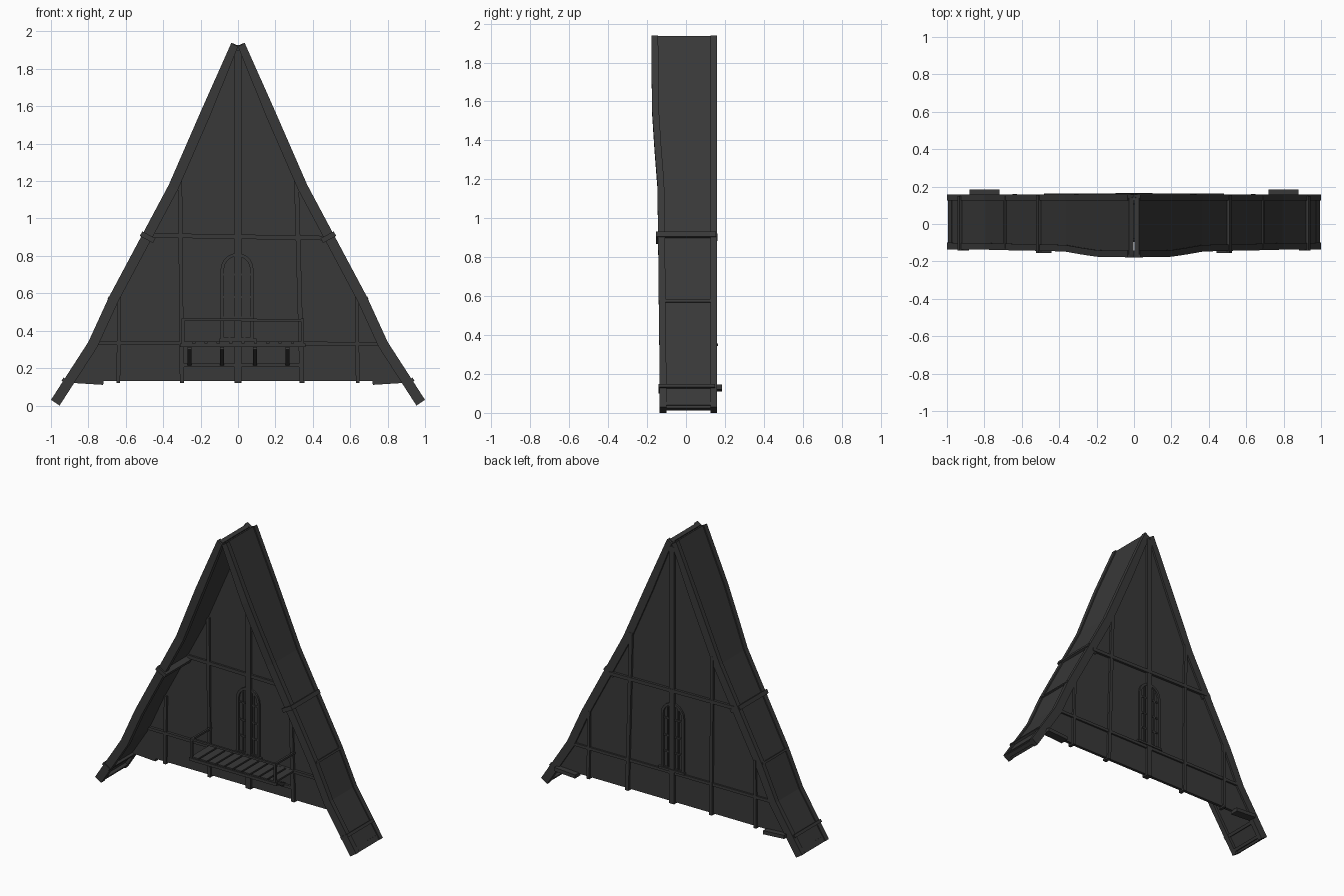
import bpy, bmesh, math
from mathutils import Vector, Matrix

if "Cube" in bpy.data.objects:
    bpy.data.objects.remove(bpy.data.objects["Cube"])

dark = bpy.data.materials.new("dark_wood")
dark.diffuse_color = (0.04, 0.04, 0.04, 1)
dark.use_nodes = True
dark.node_tree.nodes["Principled BSDF"].inputs["Base Color"].default_value = dark.diffuse_color


def finish(name, bm):
    bmesh.ops.recalc_face_normals(bm, faces=bm.faces)
    me = bpy.data.meshes.new(name)
    bm.to_mesh(me)
    bm.free()
    me.materials.append(dark)
    ob = bpy.data.objects.new(name, me)
    bpy.context.collection.objects.link(ob)


def bar(name, p, q, a, b, ref=None):
    """Box from p to q; b is the thickness along ref, a across it."""
    p, q = Vector(p), Vector(q)
    z = (q - p).normalized()
    ref = Vector(ref) if ref else Vector((0, 0, 1) if abs(z.y) > 0.9 else (0, 1, 0))
    x = ref.cross(z).normalized()
    y = z.cross(x)
    rot = Matrix((x, y, z)).transposed().to_4x4()
    m = Matrix.Translation((p + q) / 2) @ rot @ Matrix.Diagonal((a, b, (q - p).length, 1))
    bm = bmesh.new()
    bmesh.ops.create_cube(bm, size=1, matrix=m)
    finish(name, bm)


def strip(name, outer, inner, y0, y1, closed=False):
    """Solid band between two xz outlines; y0 and y1 give depth per point."""
    bm = bmesh.new()
    rings = [[bm.verts.new(v) for v in ((o[0], f, o[1]), (o[0], k, o[1]),
                                        (i[0], k, i[1]), (i[0], f, i[1]))]
             for o, i, f, k in zip(outer, inner, y0, y1)]
    n = len(rings)
    for j in range(n if closed else n - 1):
        A, B = rings[j], rings[(j + 1) % n]
        for k in range(4):
            bm.faces.new((A[k], A[(k + 1) % 4], B[(k + 1) % 4], B[k]))
    if not closed:
        bm.faces.new(rings[0])
        bm.faces.new(rings[-1])
    finish(name, bm)


def plate(name, pts, y0, y1):
    bm = bmesh.new()
    f = bm.faces.new([bm.verts.new((x, y0, z)) for x, z in pts])
    r = bmesh.ops.extrude_face_region(bm, geom=[f])
    bmesh.ops.translate(bm, vec=(0, y1 - y0, 0),
                        verts=[v for v in r["geom"] if isinstance(v, bmesh.types.BMVert)])
    finish(name, bm)


# Roof profile (right half): x, z and the front edge depth
PROF = [(0.035, 1.94, -0.178), (0.2, 1.57, -0.175), (0.287, 1.37, -0.162), (0.37, 1.18, -0.147),
        (0.53, 0.88, -0.143), (0.69, 0.58, -0.14), (0.80, 0.34, -0.137), (1.0, 0.03, -0.135)]


def offset(d):
    out = []
    for i, (x, z, _) in enumerate(PROF):
        a, b = PROF[max(i - 1, 0)], PROF[min(i + 1, len(PROF) - 1)]
        t = Vector((b[0] - a[0], b[1] - a[1])).normalized()
        out.append((max(x + t.y * d, 0), z - t.x * d))
    return out


def at_height(z, d=0.0):
    """Point on the offset profile at a height, with the slope direction."""
    pts = offset(d)
    for a, b in zip(pts, pts[1:]):
        if a[1] >= z >= b[1]:
            k = (a[1] - z) / (a[1] - b[1])
            t = Vector((b[0] - a[0], 0, b[1] - a[1])).normalized()
            return a[0] + k * (b[0] - a[0]), t


front = [p[2] for p in PROF]
n = len(PROF)
for s, side in ((1, "right"), (-1, "left")):
    flip = lambda pts: [(s * x, z) for x, z in pts]
    # Roof panel and its edge beams
    strip(side + "_roof_panel", flip(offset(0.008)), flip(offset(0.035)),
          [y + 0.015 for y in front], [0.14] * n)
    strip(side + "_front_beam", flip(offset(0)), flip(offset(0.055)),
          front, [y + 0.035 for y in front])
    strip(side + "_back_beam", flip(offset(0)), flip(offset(0.055)), [0.125] * n, [0.158] * n)
    # Roof cross battens: height, inset, thickness, width, front, back
    for z, d, th, w, y0, y1 in ((0.9, 0.032, 0.08, 0.028, -0.155, 0.155),
                                (0.575, 0.004, 0.012, 0.015, -0.13, 0.15),
                                (0.125, 0.022, 0.06, 0.02, -0.142, 0.15),
                                (0.035, 0.03, 0.05, 0.02, -0.125, 0.15)):
        x, t = at_height(z, d)
        bar(side + "_roof_batten", (s * x, y0, z), (s * x, y1, z), w, th, (t.z * s, 0, -t.x))
    # Corner foot block and short outer post
    bar(side + "_corner_block", (s * 0.72, 0.155, 0.123), (s * 0.88, 0.155, 0.133), 0.025, 0.06)
    bar(side + "_outer_post", (s * 0.64, 0.135, 0.12), (s * 0.635, 0.135, 0.59), 0.02, 0.05)

# Gable wall
half = [p for p in offset(0.03) if p[1] > 0.13] + [(at_height(0.13, 0.03)[0], 0.13)]
plate("gable_wall", half + [(-x, z) for x, z in reversed(half)], 0.125, 0.145)

# Wall timbers
bar("centre_post", (0, 0.135, 0.12), (0, 0.135, 1.9), 0.04, 0.05)
bar("left_post", (-0.3, 0.135, 0.12), (-0.31, 0.135, 1.22), 0.022, 0.05)
bar("right_post", (0.342, 0.135, 0.12), (0.312, 0.135, 1.22), 0.025, 0.05)
bar("upper_rail", (-0.48, 0.137, 0.91), (0.48, 0.137, 0.895), 0.024, 0.05)
bar("lower_rail", (-0.77, 0.132, 0.335), (0.77, 0.132, 0.33), 0.02, 0.05)


# Arched window: frame, glazing bars and sill
def arch(w, z0, ztop):
    r = w
    pts = [(w, z0)] + [(w * math.cos(a), ztop - r + r * math.sin(a))
                       for a in (math.pi * k / 10 for k in range(11))] + [(-w, z0)]
    return [(x - 0.005, z) for x, z in pts]


o, i = arch(0.088, 0.345, 0.815), arch(0.07, 0.363, 0.797)
strip("window_frame", o, i, [0.113] * len(o), [0.157] * len(o), True)
for x in (-0.045, 0.035):
    bar("window_mullion", (x, 0.135, 0.36), (x, 0.135, 0.78), 0.01, 0.034)
for z in (0.47, 0.58, 0.7):
    bar("window_bar", (-0.08, 0.135, z), (0.07, 0.135, z), 0.01, 0.034)
bar("window_sill", (-0.1, 0.135, 0.35), (0.1, 0.135, 0.35), 0.015, 0.06)

# Balcony: planked deck, edge beam, ledger and struts
for k in range(10):
    x = -0.27 + k * 0.066
    bar("deck_plank", (x, -0.09, 0.335), (x, 0.13, 0.335), 0.054, 0.012)
bar("deck_front_beam", (-0.31, -0.085, 0.322), (0.36, -0.085, 0.322), 0.02, 0.02)
bar("wall_ledger", (-0.3, 0.12, 0.215), (0.34, 0.12, 0.215), 0.02, 0.02)
for x in (-0.26, -0.085, 0.09, 0.265):
    bar("deck_joist", (x, -0.08, 0.318), (x, 0.13, 0.318), 0.022, 0.022)
    bar("deck_strut", (x, -0.06, 0.31), (x, 0.12, 0.22), 0.022, 0.022, (1, 0, 0))

# Balcony railing
bar("front_handrail", (-0.3, -0.085, 0.46), (0.35, -0.085, 0.455), 0.014, 0.014)
for x in (-0.295, 0.345):
    bar("railing_post", (x, -0.085, 0.32), (x, -0.085, 0.465), 0.016, 0.016)
    bar("side_handrail", (x, -0.085, 0.457), (x, 0.13, 0.457), 0.014, 0.014)
